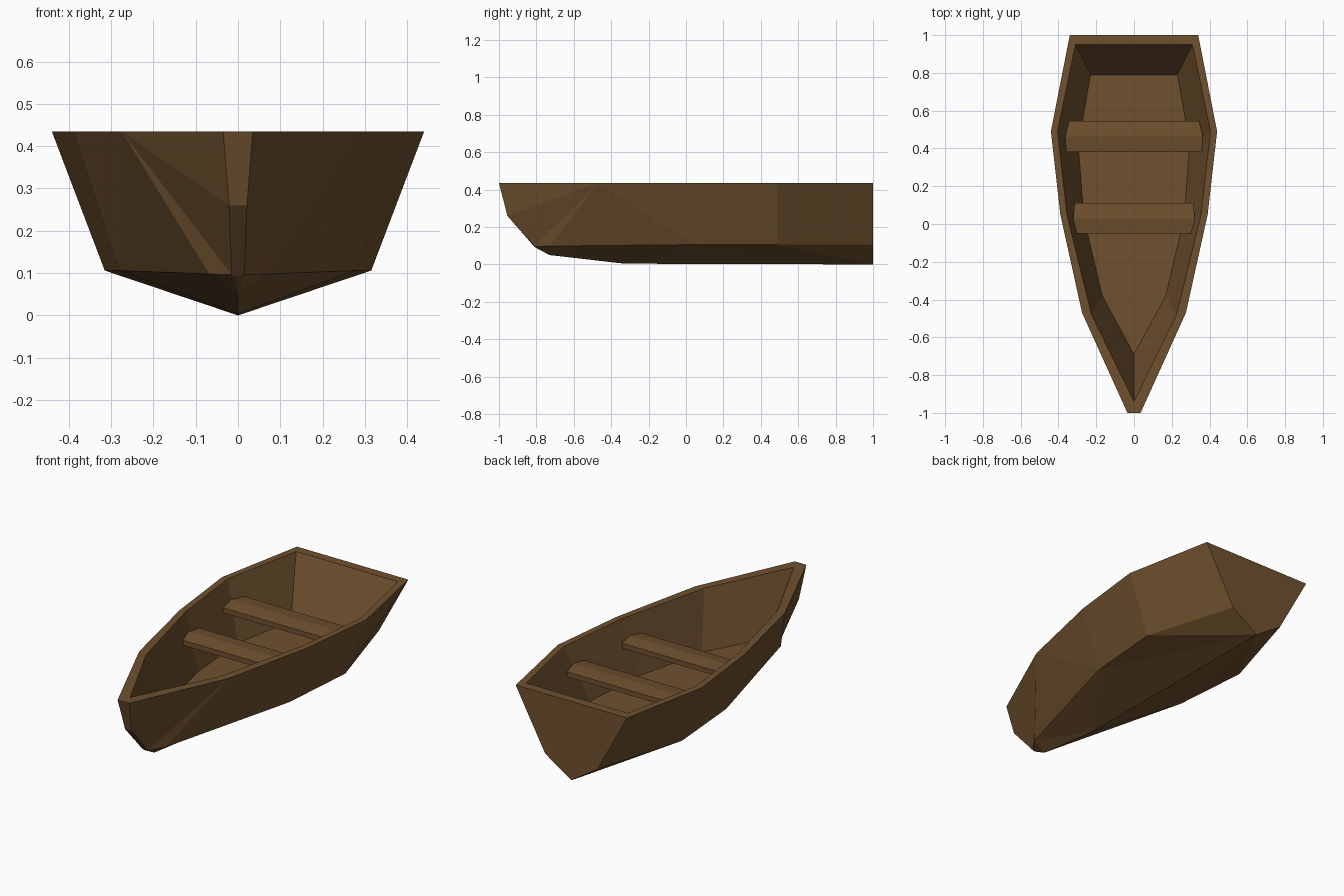
import bpy, bmesh

if "Cube" in bpy.data.objects:
    bpy.data.objects.remove(bpy.data.objects["Cube"])

wood = bpy.data.materials.new("brown wood")
wood.diffuse_color = (0.16, 0.082, 0.028, 1)
wood.use_nodes = True
wood.node_tree.nodes["Principled BSDF"].inputs["Base Color"].default_value = wood.diffuse_color


def make_object(name, points, faces):
    bm = bmesh.new()
    verts = {k: bm.verts.new(p) for k, p in points.items()}
    for f in faces:
        bm.faces.new([verts[k] for k in f])
    # mirror across the centre line and weld
    geom = bm.verts[:] + bm.edges[:] + bm.faces[:]
    bmesh.ops.mirror(bm, geom=geom, axis='X', merge_dist=0.0005)
    bmesh.ops.remove_doubles(bm, verts=bm.verts[:], dist=0.0005)
    bmesh.ops.recalc_face_normals(bm, faces=bm.faces[:])
    mesh = bpy.data.meshes.new(name)
    bm.to_mesh(mesh)
    bm.free()
    mesh.materials.append(wood)
    obj = bpy.data.objects.new(name, mesh)
    bpy.context.collection.objects.link(obj)
    return obj


# Hull: half outlines (x, y) from stern to bow
TOP, FLOOR = 0.435, 0.135
outer = [(0, 1), (.34, 1), (.44, .49), (.39, .05), (.275, -.47), (.035, -1), (0, -1)]
inner = [(0, .95), (.31, .95), (.405, .49), (.355, .05), (.225, -.48), (0, -.94)]
floor = [(0, .79), (.23, .79), (.295, .42), (.265, .03), (.168, -.38), (0, -.69)]
chine = [(.16, 1, .105), (.315, .485, .106), (.28, .05, .106), (.068, -.73, .098)]
keel = [(0, 1, 0), (0, -.33, .004), (0, -.73, .05), (0, -.81, .093)]
stem = [(.015, -.81, .096), (.021, -.955, .26), (0, -.955, .26)]

pts = {}
for key, z, line in (("t", TOP, outer), ("i", TOP, inner), ("f", FLOOR, floor)):
    for n, (x, y) in enumerate(line):
        pts[key + str(n)] = (x, y, z)
for key, line in (("c", chine), ("k", keel), ("s", stem)):
    for n, p in enumerate(line):
        pts[key + str(n)] = p

faces = [f.split() for f in (
    "t0 t1 c0 k0",                                                # transom
    "t1 t2 c1 c0", "t2 t3 c2 c1", "t3 t4 c2", "t4 c3 c2",         # sides
    "t4 s0 c3", "t4 s1 s0", "t4 t5 s1",
    "k0 c0 c1", "k0 c1 c2", "k0 c2 k1", "k1 c2 c3", "k1 c3 k2",   # bottom
    "c3 s0 k2", "s0 k3 k2",
    "t5 t6 s2 s1", "s1 s2 k3 s0",                                 # stem
    "t5 t6 i5", "f0 f1 f2 f3 f4 f5")]                             # bow cap, floor
for n in range(5):
    a, b = str(n), str(n + 1)
    if n < 5:
        faces.append(["i" + a, "i" + b, "f" + b, "f" + a])        # inner walls
        if n < 4:
            faces.append(["t" + a, "t" + b, "i" + b, "i" + a])    # rim
faces.append(["t4", "t5", "i5", "i4"])
make_object("hull", pts, faces)


# Seats: shallow crowned planks across the hull
def seat(name, y0, y1, ends):
    prof = [(y0, .302), (y0, .33), ((y0 + y1) / 2, .342), (y1, .333), (y1, .306)]
    p, n = {}, len(prof)
    for i, ((y, z), x) in enumerate(zip(prof, ends)):
        p["m%d" % i] = (0, y, z)
        p["e%d" % i] = (x, y, z)
    f = [["m%d" % i, "m%d" % ((i + 1) % n), "e%d" % ((i + 1) % n), "e%d" % i] for i in range(n)]
    f.append(["e%d" % i for i in range(n)])
    make_object(name, p, f)


seat("rear_seat", .38, .545, (.355, .358, .365, .345, .34))
seat("front_seat", -.05, .11, (.30, .305, .322, .315, .31))
